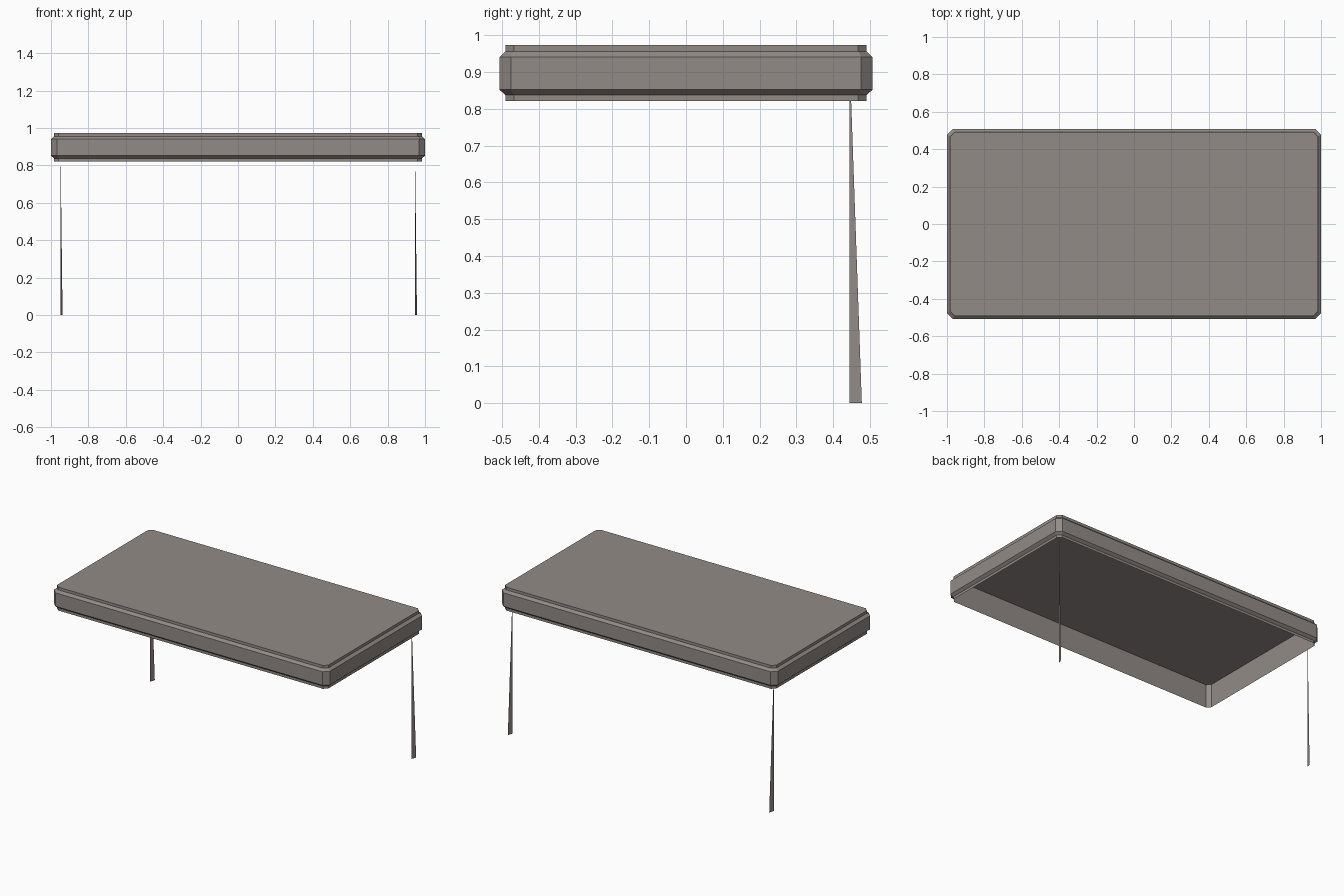
import bpy, bmesh

if "Cube" in bpy.data.objects:
    bpy.data.objects.remove(bpy.data.objects["Cube"])

mat = bpy.data.materials.new("warm grey")
mat.diffuse_color = (0.29, 0.26, 0.245, 1)
mat.use_nodes = True
mat.node_tree.nodes["Principled BSDF"].inputs["Base Color"].default_value = mat.diffuse_color


def finish(name, bm):
    me = bpy.data.meshes.new(name)
    bm.to_mesh(me)
    bm.free()
    me.materials.append(mat)
    ob = bpy.data.objects.new(name, me)
    bpy.context.collection.objects.link(ob)
    return ob


def ring(bm, hx, hy, c, z):
    """Counter-clockwise rectangle with cut corners."""
    pts = [(hx, -hy + c), (hx, hy - c), (hx - c, hy), (-hx + c, hy),
           (-hx, hy - c), (-hx, -hy + c), (-hx + c, -hy), (hx - c, -hy)]
    return [bm.verts.new((x, y, z)) for x, y in pts]


def loft(name, sections, cap=False):
    """Skin the cut-corner rings from bottom to top."""
    bm = bmesh.new()
    rings = [ring(bm, *s) for s in sections]
    for a, b in zip(rings, rings[1:]):
        for i in range(8):
            j = (i + 1) % 8
            bm.faces.new((a[i], a[j], b[j], b[i]))
    if cap:
        bm.faces.new(rings[-1])
    return finish(name, bm)


# Table top: hollow tray, open underneath
loft("table_top", [(0.983, 0.491, 0.023, 0.821),
                   (0.983, 0.491, 0.023, 0.974)], cap=True)

# Raised band around the rim with sloped upper and lower edges
loft("rim_band", [(0.983, 0.491, 0.023, 0.838),
                  (1.0, 0.507, 0.031, 0.852),
                  (1.0, 0.507, 0.031, 0.941),
                  (0.983, 0.491, 0.023, 0.956)])

# Thin tapered legs at the two rear corners
for name, x in (("left_leg", -0.949), ("right_leg", 0.946)):
    bm = bmesh.new()
    y = 0.445
    quad = [(x, y, 0), (x + 0.011, y + 0.033, 0),
            (x + 0.001, y + 0.004, 0.822), (x, y, 0.822)]
    bm.faces.new([bm.verts.new(p) for p in quad])
    finish(name, bm)
